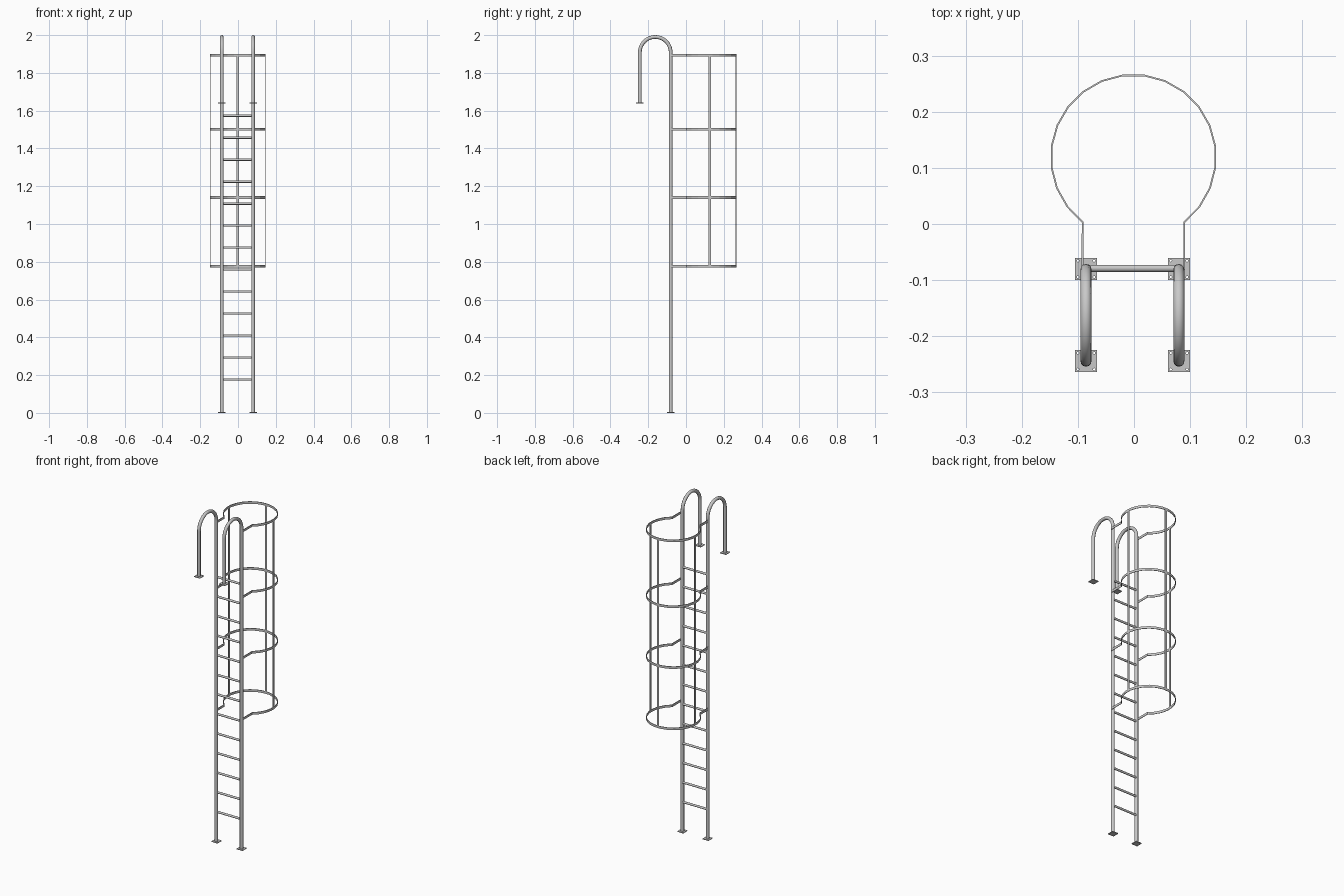
import bpy
from math import sin, cos, pi, radians
from mathutils import Vector

if "Cube" in bpy.data.objects:
    bpy.data.objects.remove(bpy.data.objects["Cube"])

steel = bpy.data.materials.new("galvanised_steel")
steel.use_nodes = True
GREY = (0.58, 0.58, 0.58, 1)
steel.diffuse_color = GREY
steel.node_tree.nodes["Principled BSDF"].inputs["Base Color"].default_value = GREY

RAIL_X = {"right": -0.0855, "left": 0.08}
RAIL_Y, HOOK_Y, RAIL_R = -0.081, -0.2445, 0.0098
HOOK_END, PLATE_T = 1.638, 0.004
HOOP_Z = (0.776, 1.14, 1.502, 1.894)
CAGE = Vector((-0.001, 0.119))
CAGE_R, STRAP_T, STRAP_W = 0.147, 0.003, 0.014


def curve_object(name, splines, dims='3D', **settings):
    """Curve from (points, closed) pairs, turned into a mesh."""
    data = bpy.data.curves.new(name, 'CURVE')
    data.dimensions = dims
    for key, value in settings.items():
        setattr(data, key, value)
    for points, closed in splines:
        s = data.splines.new('POLY')
        s.points.add(len(points) - 1)
        for p, co in zip(s.points, points):
            p.co = (*co, 1)
        s.use_cyclic_u = closed
    data.materials.append(steel)
    obj = bpy.data.objects.new(name, data)
    bpy.context.collection.objects.link(obj)
    bpy.ops.object.select_all(action='DESELECT')
    obj.select_set(True)
    bpy.context.view_layer.objects.active = obj
    bpy.ops.object.convert(target='MESH')
    return bpy.context.object


def tube(name, points, radius):
    obj = curve_object(name, [(points, False)], bevel_depth=radius,
                       bevel_resolution=4, use_fill_caps=True)
    bpy.ops.object.shade_smooth_by_angle(angle=radians(40))
    return obj


def ring(cx, cy, r, n):
    return [(cx + r * cos(2 * pi * i / n), cy + r * sin(2 * pi * i / n), 0) for i in range(n)]


def base_plate(name, x, y, z):
    """Square plate with a bolt hole near each corner."""
    h, c = 0.0195, 0.0145
    corners = ((-1, -1), (1, -1), (1, 1), (-1, 1))
    splines = [([(h * a, h * b, 0) for a, b in corners], True)]
    splines += [(ring(c * a, c * b, 0.002, 12), True) for a, b in corners]
    obj = curve_object(name, splines, '2D', fill_mode='BOTH', extrude=PLATE_T / 2)
    obj.location = (x, y, z + PLATE_T / 2)


def box(name, location, size):
    bpy.ops.mesh.primitive_cube_add(size=1, location=location)
    obj = bpy.context.object
    obj.name = name
    obj.scale = size
    obj.data.materials.append(steel)


# Side rails curving over into forward hooks, with their plates
arc_r = (RAIL_Y - HOOK_Y) / 2
arc_z = 2 - RAIL_R - arc_r
for side, x in RAIL_X.items():
    path = [(x, RAIL_Y, 0.001)]
    path += [(x, RAIL_Y - arc_r + arc_r * cos(pi * i / 20), arc_z + arc_r * sin(pi * i / 20))
             for i in range(21)]
    path.append((x, HOOK_Y, HOOK_END + 0.001))
    tube(f"{side}_rail", path, RAIL_R)
    base_plate(f"{side}_foot_plate", x, RAIL_Y + 0.001, 0)
    base_plate(f"{side}_hook_plate", x, HOOK_Y, HOOK_END)

# Rungs
for i in range(13):
    z = 0.177 + i * 0.1164
    tube(f"rung_{i + 1}", [(x, RAIL_Y + 0.002, z) for x in RAIL_X.values()], 0.0063)

# Safety cage hoops: an open faceted ring with straight arms to the rails
start, steps = radians(-51.9), 19
sweep = pi - 2 * start
outline = [CAGE + CAGE_R * Vector((cos(start + sweep * i / steps), sin(start + sweep * i / steps)))
           for i in range(steps + 1)]
outline.insert(0, Vector((outline[0].x, RAIL_Y)))
outline.append(Vector((outline[-1].x, RAIL_Y)))
for n, z in enumerate(HOOP_Z):
    hoop = curve_object(f"cage_hoop_{n + 1}", [([(p.x, p.y, z - STRAP_W / 2) for p in outline], False)],
                        extrude=0)
    # Raise the line into a band, then give it thickness
    bpy.ops.object.mode_set(mode='EDIT')
    bpy.ops.mesh.select_all(action='SELECT')
    bpy.ops.mesh.extrude_region_move(TRANSFORM_OT_translate={"value": (0, 0, STRAP_W)})
    bpy.ops.object.mode_set(mode='OBJECT')
    if not hoop.data.materials:
        hoop.data.materials.append(steel)
    solid = hoop.modifiers.new("thickness", 'SOLIDIFY')
    solid.thickness, solid.offset = STRAP_T, 0

# Upright cage bars: one on each side and one at the back
mid = (HOOP_Z[0] + HOOP_Z[-1]) / 2
length = HOOP_Z[-1] - HOOP_Z[0] + STRAP_W * 0.9
flat = CAGE_R * cos(sweep / steps / 2)
for side, s in (("right", -1), ("left", 1)):
    box(f"{side}_cage_bar", (CAGE.x + s * flat, CAGE.y + 0.006, mid), (STRAP_T, STRAP_W, length))
box("back_cage_bar", (CAGE.x, CAGE.y + flat, mid), (STRAP_W, STRAP_T, length))
